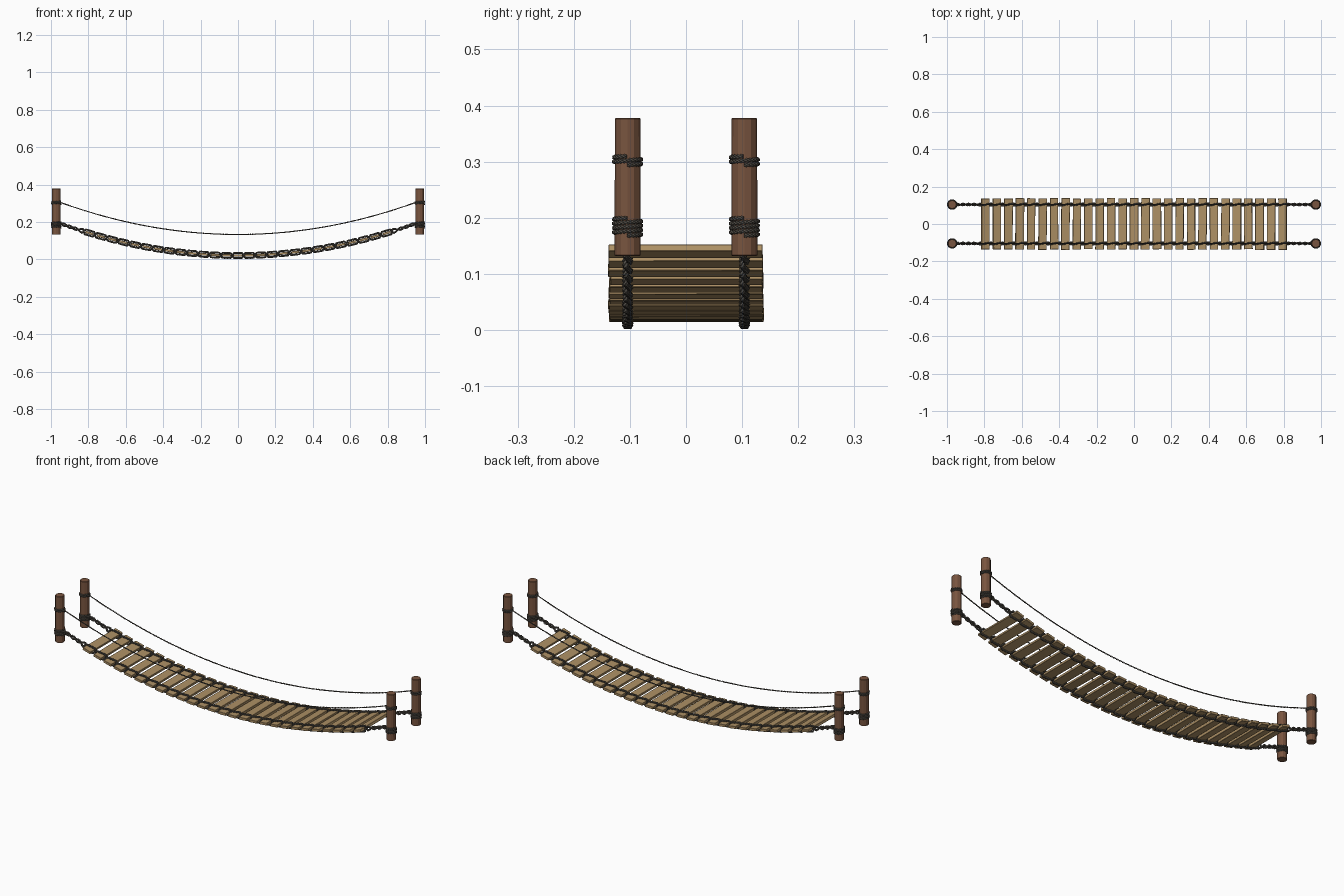
import bpy, bmesh, random
from math import sin, cos, pi, atan
from mathutils import Vector, Matrix

if "Cube" in bpy.data.objects:
    bpy.data.objects.remove(bpy.data.objects["Cube"])

random.seed(4)
POST_X, ROPE_Y = 0.972, 0.104
SAG, DECK_Z, RAIL_Z = 0.19, 0.0205, 0.133
N, STEP = 27, 0.0611
HALF_T = 0.0065
SIDES = 5


def material(name, c):
    m = bpy.data.materials.new(name)
    m.diffuse_color = (*c, 1)
    m.use_nodes = True
    m.node_tree.nodes["Principled BSDF"].inputs["Base Color"].default_value = m.diffuse_color
    return m


plank_mat = material("plank_wood", (0.42, 0.28, 0.13))
post_mat = material("post_wood", (0.19, 0.09, 0.05))
rope_mat = material("rope", (0.10, 0.09, 0.075))


def resample(pts, step):
    out, carry = [pts[0]], 0.0
    for a, b in zip(pts, pts[1:]):
        d = (b - a).length
        t = step - carry
        while t <= d:
            out.append(a.lerp(b, t / d))
            t += step
        carry = d - (t - step)
    return out


def add_object(name, me, mat):
    me.materials.append(mat)
    ob = bpy.data.objects.new(name, me)
    bpy.context.collection.objects.link(ob)
    return ob


# Laid rope: several thin strands twisted round a path, as five-sided tubes
def rope(name, paths, radius, strands, pitch, ref):
    verts, faces = [], []
    k = 0.54 if strands == 3 else 0.5
    tube_r = radius * (1 - k) * 1.08
    for path in paths:
        p = resample(path, pitch / 6)
        last = len(p) - 1
        for s in range(strands):
            base = len(verts)
            out_dirs, pts = [], []
            for i, c in enumerate(p):
                t = (p[min(i + 1, last)] - p[max(i - 1, 0)]).normalized()
                n = (ref - t * ref.dot(t)).normalized()
                a = 2 * pi * (i / 6 + s / strands)
                o = n * cos(a) + t.cross(n) * sin(a)
                out_dirs.append(o)
                pts.append(c + o * radius * k)
            for i, c in enumerate(pts):
                t = (pts[min(i + 1, last)] - pts[max(i - 1, 0)]).normalized()
                u = (out_dirs[i] - t * out_dirs[i].dot(t)).normalized()
                w = t.cross(u)
                for j in range(SIDES):
                    b = 2 * pi * j / SIDES
                    verts.append(c + (u * cos(b) + w * sin(b)) * tube_r)
            for i in range(last):
                q = base + i * SIDES
                for j in range(SIDES):
                    m = (j + 1) % SIDES
                    faces.append((q + j, q + m, q + SIDES + m, q + SIDES + j))
            faces.append([base + j for j in reversed(range(SIDES))])
            faces.append([base + last * SIDES + j for j in range(SIDES)])
    me = bpy.data.meshes.new(name)
    me.from_pydata(verts, [], faces)
    me.shade_smooth()
    return add_object(name, me, rope_mat)


def bmesh_object(name, bm, mat):
    me = bpy.data.meshes.new(name)
    bm.to_mesh(me)
    bm.free()
    return add_object(name, me, mat)


# Planks following the sag
for i in range(N):
    x = (i - (N - 1) / 2) * STEP
    bm = bmesh.new()
    size = (0.045 + random.uniform(-.002, .002), 0.274 + random.uniform(-.003, .003), 2 * HALF_T)
    bmesh.ops.create_cube(bm, size=1, matrix=Matrix.Diagonal((*size, 1)))
    for v in bm.verts:
        v.co.x += random.uniform(-.001, .001)
    bmesh.ops.bevel(bm, geom=bm.edges[:], offset=0.001, segments=1, affect='EDGES')
    ob = bmesh_object("plank_%02d" % (i + 1), bm, plank_mat)
    ob.location = (x, random.uniform(-.001, .001), DECK_Z + SAG * x * x)
    ob.rotation_euler = (0, -atan(2 * SAG * x), random.uniform(-.01, .01))


# Deck strand: passes over one plank and under the next, twisting freely at the ends
def deck_path(y, sign):
    pts = []
    inner = (N / 2) * STEP
    for i in range(1601):
        x = -0.952 + 1.904 * i / 1600
        over = max(abs(x) - inner, 0)
        ph = pi * min(abs(x), inner) / STEP + pi * over / 0.03
        if x < 0:
            ph = -ph
        blend = min(over / 0.02, 1)
        amp = (HALF_T + 0.0068) * (1 - blend) + 0.0058 * blend
        gain = 2.4 * (1 - blend) + blend
        w = sign * amp * max(-1, min(1, gain * cos(ph)))
        side = sign * 0.0045 * sin(ph)
        nrm = Vector((-2 * SAG * x, 0, 1)).normalized()
        pts.append(Vector((x, y + side, DECK_Z + SAG * x * x)) + nrm * w)
    return pts


# Coil of rope round a post
def coil(px, py, z, turns, r):
    h, n = 0.0078, turns * 32
    return [Vector((px + r * cos(2 * pi * i / 32), py + r * sin(2 * pi * i / 32),
                    z + h * (i / 32 - turns / 2))) for i in range(n + 1)]


Y, Z = Vector((0, 1, 0)), Vector((0, 0, 1))
for side, y in (("front", -ROPE_Y), ("back", ROPE_Y)):
    rope(side + "_deck_rope", [deck_path(y, 1), deck_path(y, -1)], 0.0058, 3, 0.024, Y)
    rail = [Vector((x, y, RAIL_Z + SAG * x * x)) for x in
            (-0.952 + 1.904 * i / 200 for i in range(201))]
    rope(side + "_hand_rope", [rail], 0.0036, 2, 0.018, Y)
    for end, px in (("left", -POST_X), ("right", POST_X)):
        # Post
        bm = bmesh.new()
        bmesh.ops.create_cone(bm, cap_ends=True, segments=12, radius1=0.0232,
                              radius2=0.0228, depth=0.246)
        rims = [e for e in bm.edges if abs(e.verts[0].co.z - e.verts[1].co.z) < .01]
        bmesh.ops.bevel(bm, geom=rims, offset=0.0015, segments=1, affect='EDGES')
        post = bmesh_object("%s_%s_post" % (side, end), bm, post_mat)
        post.location = (px, y, 0.255)
        # Lashings
        rope("%s_%s_lashing" % (side, end),
             [coil(px, y, 0.302, 2, 0.0238), coil(px, y, 0.184, 4, 0.0238)],
             0.0044, 3, 0.02, Z)
